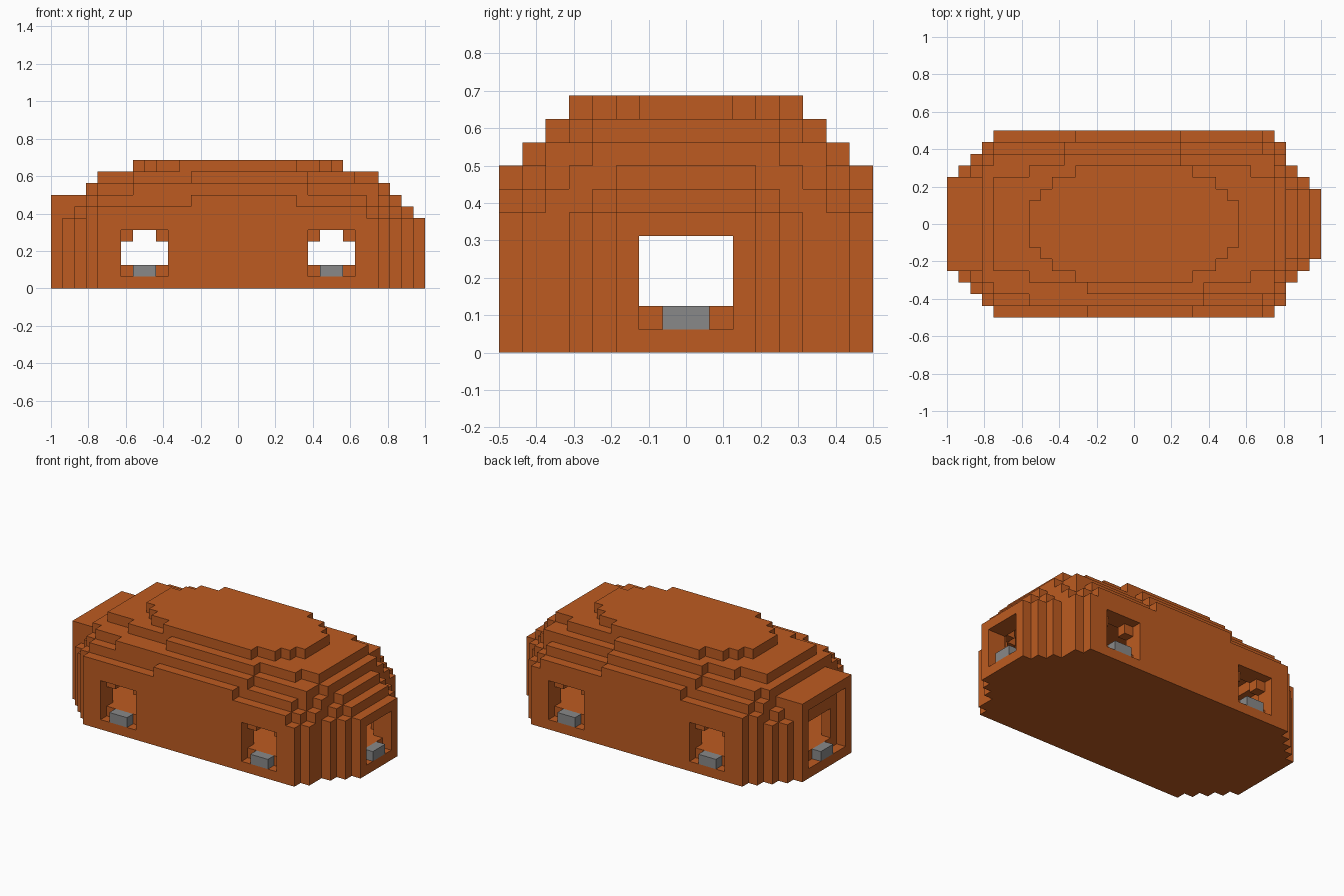
import bpy, bmesh
from itertools import product
from mathutils import Vector

UNIT = 1 / 16  # size of one block

if "Cube" in bpy.data.objects:
    bpy.data.objects.remove(bpy.data.objects["Cube"])


def make_material(name, colour):
    mat = bpy.data.materials.new(name)
    mat.use_nodes = True
    mat.diffuse_color = colour
    mat.node_tree.nodes["Principled BSDF"].inputs["Base Color"].default_value = colour
    return mat


def box(x0, x1, y0, y1, z0, z1):
    """All block cells inside a box given in block units."""
    return set(product(range(x0, x1), range(y0, y1), range(z0, z1)))


def rows(z0, z1, *spans):
    """Stepped slab: each span is (half depth, left end, right end)."""
    cells = set()
    for half, left, right in spans:
        cells |= box(left, right, -half, half, z0, z1)
    return cells


def block_object(name, cells, mat):
    """Skin a set of cells with its exposed faces only."""
    bm = bmesh.new()
    for cell in cells:
        for axis, side in product(range(3), (-1, 1)):
            neighbour = list(cell)
            neighbour[axis] += side
            if tuple(neighbour) in cells:
                continue
            u, v = (axis + 1) % 3, (axis + 2) % 3
            loop = [(0, 0), (1, 0), (1, 1), (0, 1)]
            corners = []
            for du, dv in loop[::side]:
                p = Vector(cell)
                p[axis] += (side + 1) // 2
                p[u] += du
                p[v] += dv
                corners.append(bm.verts.new(p * UNIT))
            bm.faces.new(corners)
    bmesh.ops.remove_doubles(bm, verts=bm.verts[:], dist=UNIT / 100)
    # Merge flat neighbouring squares into clean panels
    bmesh.ops.dissolve_limit(bm, angle_limit=0.01, verts=bm.verts[:], edges=bm.edges[:])
    mesh = bpy.data.meshes.new(name)
    bm.to_mesh(mesh)
    bm.free()
    mesh.materials.append(mat)
    obj = bpy.data.objects.new(name, mesh)
    bpy.context.collection.objects.link(obj)
    return obj


clay = make_material("burnt orange", (0.51, 0.105, 0.015, 1))
stone = make_material("grey stone", (0.25, 0.25, 0.25, 1))

# Walls with stepped corners
shell = rows(0, 6, (8, -12, 12), (7, -13, 13), (6, -14, 13),
             (5, -15, 14), (4, -16, 15), (3, -16, 16))

# Roof slabs, from the eaves to the crown
shell |= rows(6, 7, (8, -12, 11), (7, -13, 12), (6, -13, 13),
              (5, -14, 13), (4, -16, 14), (3, -16, 15))
shell |= rows(7, 8, (7, -12, 11), (6, -13, 12), (5, -13, 13), (4, -16, 13), (3, -16, 14))
shell |= rows(8, 9, (6, -12, 12), (5, -13, 12), (4, -13, 13))
shell |= rows(9, 10, (5, -9, 10), (4, -12, 12))
shell |= rows(10, 11, (5, -5, 5), (4, -7, 7), (3, -8, 8), (2, -9, 9))

# Uneven eaves strips on the front and back
shell |= box(-4, 5, -8, -7, 7, 8) | box(-5, 4, 7, 8, 7, 8)
shell |= box(-9, 6, -7, -6, 8, 9) | box(-6, 4, 6, 7, 8, 9)
shell |= box(-4, 6, -6, -5, 9, 10) | box(-6, 4, 5, 6, 9, 10)

# Hollow room, two blocks inside the shell
reach = [(2, 0, 0), (-2, 0, 0), (0, 2, 0), (0, -2, 0), (0, 0, 2)]
room = {(x, y, z) for x, y, z in shell
        if z >= 2 and all((x + a, y + b, z + c) in shell for a, b, c in reach)}
shell -= room

# Side windows: square recess outside, notched opening inside
for centre in (-8, 8):
    for outer, inner in ((-8, -7), (7, 6)):
        shell -= box(centre - 2, centre + 2, outer, outer + 1, 1, 5)
        shell -= box(centre - 2, centre + 2, inner, inner + 1, 2, 4)
        shell -= box(centre - 1, centre + 1, inner, inner + 1, 4, 5)

# End openings: small at the rounded end, large at the square end
shell -= box(15, 16, -2, 2, 1, 5) | box(14, 15, -2, 2, 2, 5)
shell -= box(-16, -15, -3, 3, 1, 7) | box(-15, -14, -2, 2, 2, 5)
# Low blocks beside the sill at the square end stay open to the recess

block_object("house_shell", shell, clay)

# Sills in the windows and end openings
for side, centre in (("right", -8), ("left", 8)):
    for face, y in (("front", -8), ("back", 7)):
        block_object(f"{face}_{side}_sill", box(centre - 1, centre + 1, y, y + 1, 1, 2), stone)
for side, x in (("right", -16), ("left", 15)):
    block_object(f"{side}_end_sill", box(x, x + 1, -1, 1, 1, 2), stone)
